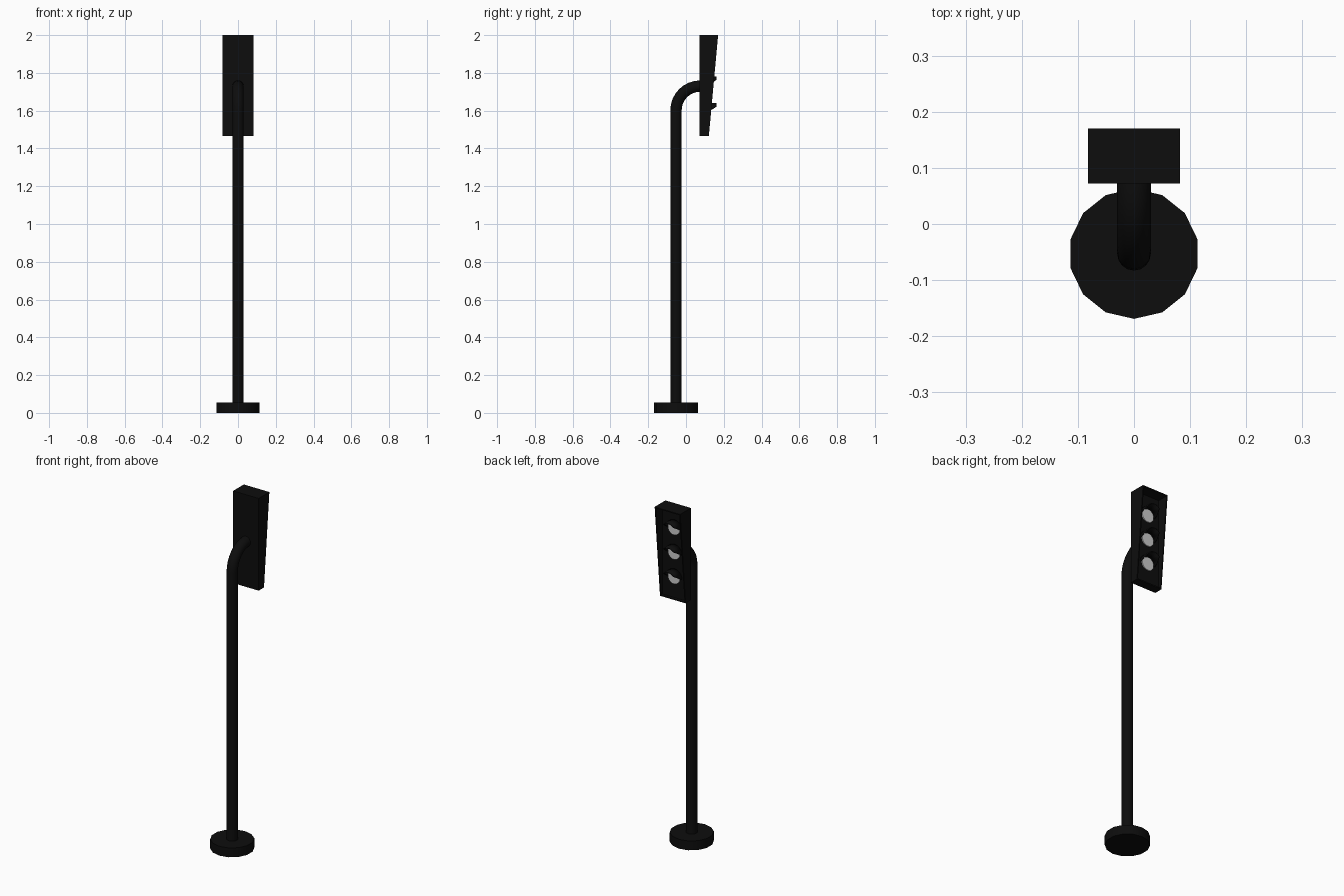
import bpy, bmesh
from math import sin, cos, pi, radians

if "Cube" in bpy.data.objects:
    bpy.data.objects.remove(bpy.data.objects["Cube"])

POLE_Y = -0.053
PANEL_Y = 0.106
BACK_Y = 0.072

black = bpy.data.materials.new("black_paint")
black.diffuse_color = (0.004, 0.004, 0.004, 1)
black.use_nodes = True
black.node_tree.nodes["Principled BSDF"].inputs["Base Color"].default_value = black.diffuse_color


def make(name, bm, mat=None, smooth=False):
    bmesh.ops.recalc_face_normals(bm, faces=bm.faces)
    me = bpy.data.meshes.new(name)
    bm.to_mesh(me)
    bm.free()
    ob = bpy.data.objects.new(name, me)
    bpy.context.collection.objects.link(ob)
    if mat:
        me.materials.append(mat)
    if smooth:
        bpy.ops.object.select_all(action='DESELECT')
        ob.select_set(True)
        bpy.context.view_layer.objects.active = ob
        bpy.ops.object.shade_smooth_by_angle(angle=radians(40))
    return ob


# Base: 14-sided disc
bm = bmesh.new()
bmesh.ops.create_cone(bm, cap_ends=True, segments=14, radius1=0.116, radius2=0.116, depth=0.054)
for v in bm.verts:
    v.co.y += POLE_Y
    v.co.z += 0.027
make("base", bm, black, True)

# Pole: tube swept up and through a quarter bend into the housing
bend, start, r, n = 0.128, 1.602, 0.03, 16
path = [(POLE_Y, 0.03, 0)]
for i in range(9):
    a = i / 8 * pi / 2
    path.append((POLE_Y + bend * (1 - cos(a)), start + bend * sin(a), a))
path.append((BACK_Y + 0.01, start + bend, pi / 2))
bm = bmesh.new()
rings = []
for y, z, a in path:
    ring = []
    for k in range(n):
        t = 2 * pi * k / n
        s = r * sin(t)
        ring.append(bm.verts.new((r * cos(t), y + s * cos(a), z - s * sin(a))))
    rings.append(ring)
for p, q in zip(rings, rings[1:]):
    for k in range(n):
        bm.faces.new((p[k], p[(k + 1) % n], q[(k + 1) % n], q[k]))
bm.faces.new(rings[0])
bm.faces.new(rings[-1])
make("pole", bm, black, True)

# Housing: wedge box with a recessed light panel
profile = [(BACK_Y, 1.466), (0.121, 1.466), (0.17, 2.0), (BACK_Y, 2.0)]
bm = bmesh.new()
left = [bm.verts.new((-0.082, y, z)) for y, z in profile]
right = [bm.verts.new((0.082, y, z)) for y, z in profile]
bm.faces.new(left)
bm.faces.new(right[::-1])
for i in range(4):
    j = (i + 1) % 4
    f = bm.faces.new((left[i], right[i], right[j], left[j]))
    if i == 1:
        front = f
bmesh.ops.recalc_face_normals(bm, faces=bm.faces)
bmesh.ops.inset_region(bm, faces=[front], thickness=0.009)
sunk = bmesh.ops.extrude_discrete_faces(bm, faces=[front])["faces"][0]
for v in sunk.verts:
    v.co.y = PANEL_Y
make("housing", bm, black)

# Lenses and their visors
for label, z0 in (("upper", 1.875), ("middle", 1.733), ("lower", 1.591)):
    bm = bmesh.new()
    bmesh.ops.create_cone(bm, cap_ends=True, segments=24, radius1=0.038, radius2=0.038, depth=0.008)
    for v in bm.verts:
        x, y, z = v.co
        v.co = (x, PANEL_Y + z + 0.002, z0 + y)
    make(label + "_lens", bm, None, True)

    bm = bmesh.new()
    back, tip = [], []
    for k in range(17):
        a = pi * k / 16
        reach = 0.056 * min(1, 0.1 + 1.3 * sin(a))
        x, z = 0.046 * cos(a), z0 + 0.046 * sin(a)
        back.append(bm.verts.new((x, PANEL_Y - 0.002, z)))
        tip.append(bm.verts.new((x, PANEL_Y + reach, z)))
    for k in range(16):
        bm.faces.new((back[k], back[k + 1], tip[k + 1], tip[k]))
    ob = make(label + "_visor", bm, black, True)
    sol = ob.modifiers.new("thickness", 'SOLIDIFY')
    sol.thickness = 0.006
    sol.offset = 0
